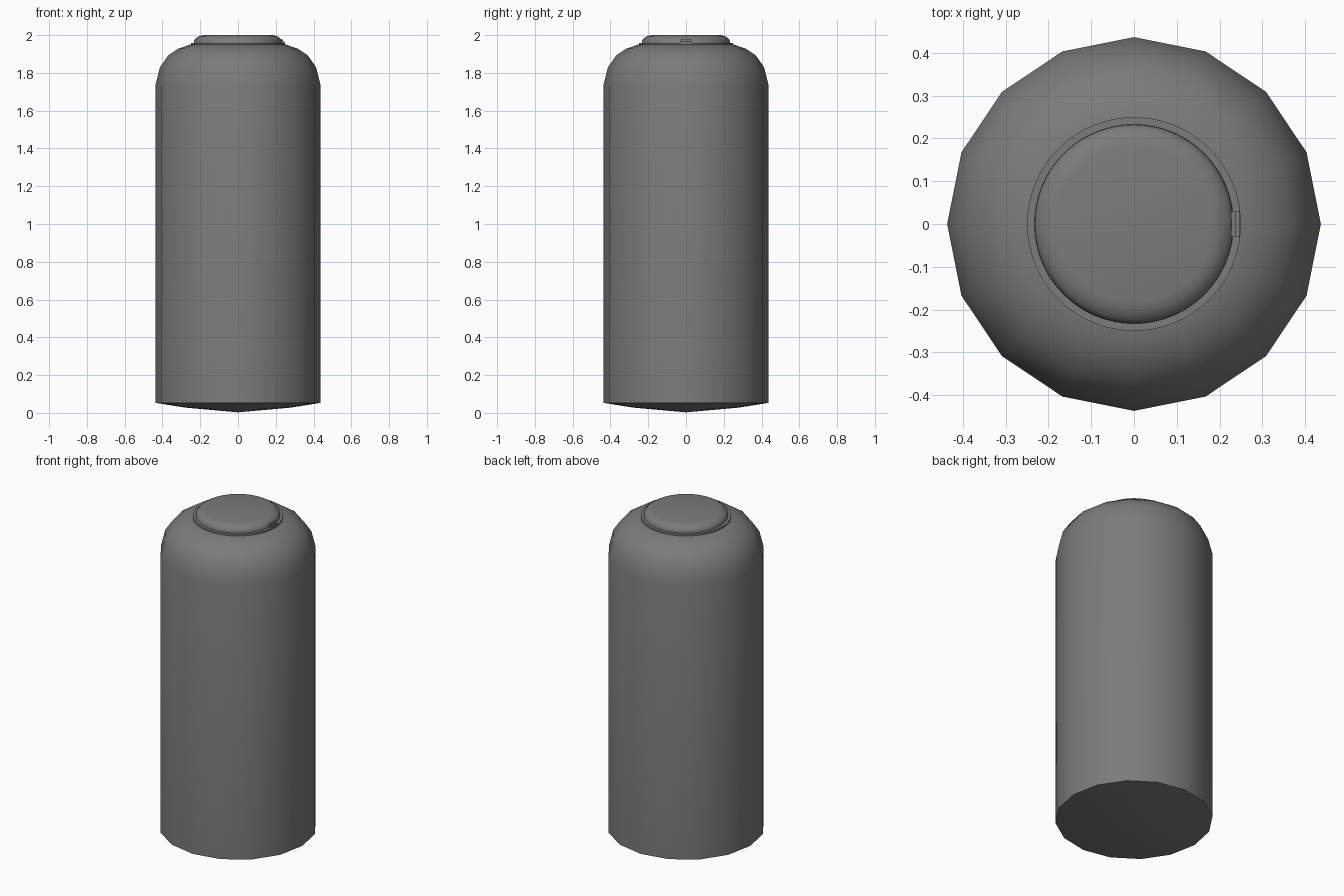
import bpy, bmesh, math

if "Cube" in bpy.data.objects:
    bpy.data.objects.remove(bpy.data.objects["Cube"])

grey = bpy.data.materials.new("dark_grey")
grey.diffuse_color = (0.2, 0.2, 0.2, 1)
grey.use_nodes = True
grey.node_tree.nodes["Principled BSDF"].inputs["Base Color"].default_value = grey.diffuse_color


def finish(name, bm, angle):
    bmesh.ops.recalc_face_normals(bm, faces=bm.faces)
    mesh = bpy.data.meshes.new(name)
    bm.to_mesh(mesh)
    bm.free()
    mesh.materials.append(grey)
    ob = bpy.data.objects.new(name, mesh)
    bpy.context.collection.objects.link(ob)
    bpy.ops.object.select_all(action='DESELECT')
    ob.select_set(True)
    bpy.context.view_layer.objects.active = ob
    bpy.ops.object.shade_smooth_by_angle(angle=math.radians(angle))
    return ob


def lathe(name, profile, sides, angle=50):
    # Revolve (radius, height) points about z; zero radius closes to a point
    bm = bmesh.new()
    rings = []
    for r, z in profile:
        n = 1 if r == 0 else sides
        rings.append([bm.verts.new((r * math.cos(2 * math.pi * i / n),
                                    r * math.sin(2 * math.pi * i / n), z))
                      for i in range(n)])
    for a, b in zip(rings, rings[1:]):
        for i in range(sides):
            j = (i + 1) % sides
            quad = [a[i % len(a)], a[j % len(a)], b[j % len(b)], b[i % len(b)]]
            bm.faces.new(list(dict.fromkeys(quad)))
    return finish(name, bm, angle)


def box(name, x0, x1, half_y, z0, z1):
    bm = bmesh.new()
    bmesh.ops.create_cube(bm, size=1)
    for v in bm.verts:
        v.co = (x0 if v.co.x < 0 else x1, math.copysign(half_y, v.co.y),
                z0 if v.co.z < 0 else z1)
    return finish(name, bm, 30)


# Sixteen-sided canister with shallow domed base and rounded shoulder
lathe("canister_body", [(0, 0.003), (0.28, 0.028), (0.437, 0.053), (0.437, 1.735),
                        (0.413, 1.83), (0.37, 1.892), (0.317, 1.928),
                        (0.256, 1.949), (0, 1.949)], 16)

# Thin round collar beneath the lid
lathe("collar", [(0, 1.949), (0.25, 1.949), (0.25, 1.959), (0, 1.959)], 64)

# Lid with sloping rounded edge
lathe("lid", [(0, 1.959), (0.233, 1.959), (0.232, 1.972), (0.223, 1.984),
              (0.205, 1.995), (0.183, 2.0), (0, 2.0)], 64)

# Small low latch on the right of the lid
box("latch", 0.22, 0.238, 0.03, 1.965, 1.977)
box("latch_catch", 0.22, 0.247, 0.03, 1.957, 1.966)
